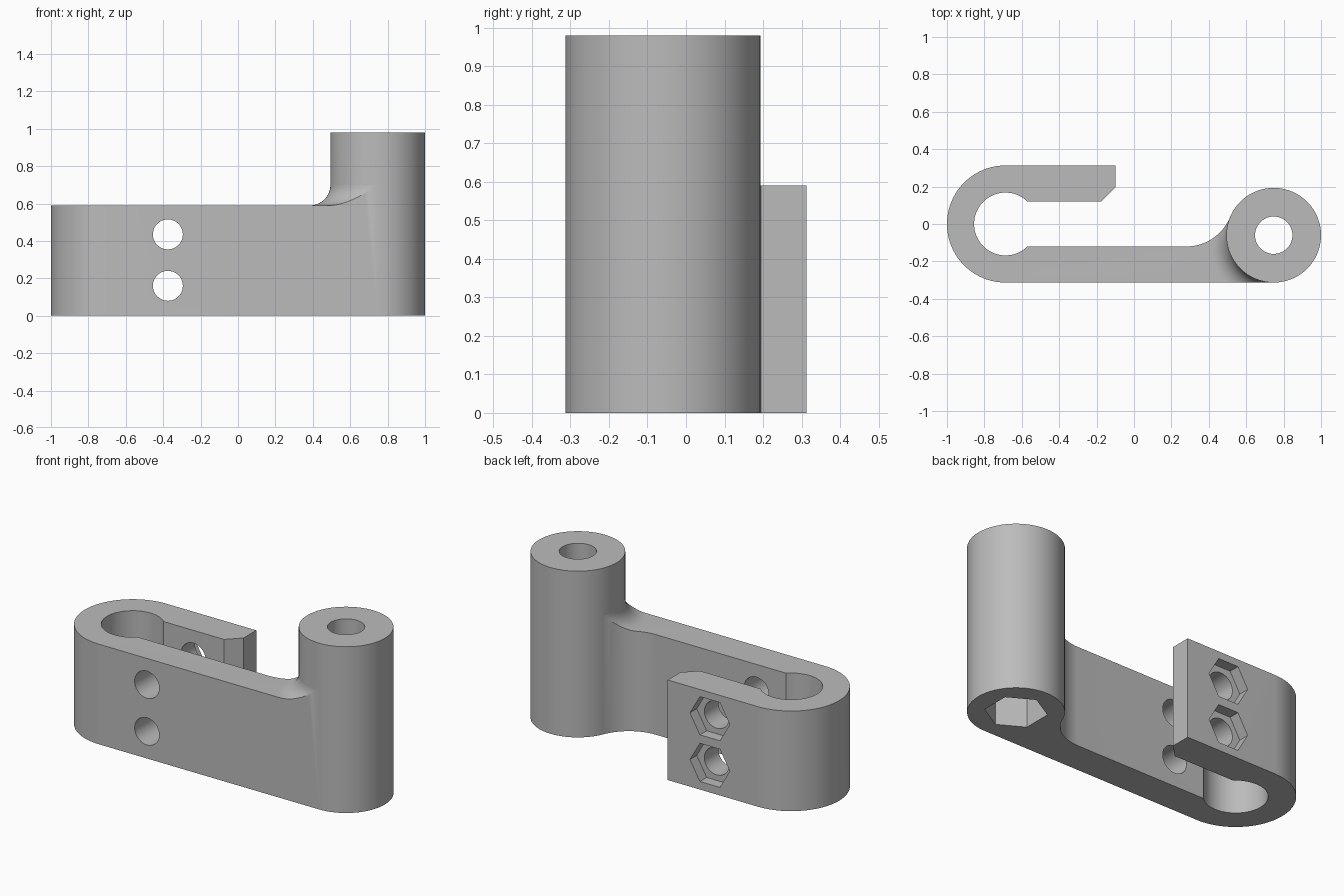
import bpy, bmesh
from math import sin, cos, pi, radians, degrees, atan2, acos
from mathutils import Matrix

cube = bpy.data.objects.get("Cube")
if cube:
    bpy.data.objects.remove(cube)

ARM_H, POST_H = 0.59, 0.98
RING = (-0.687, 0.0)
POST = (0.747, -0.06)
R_OUT, R_IN, SLOT = 0.313, 0.168, 0.12
POST_R, FLARE = 0.253, 0.11

grey = bpy.data.materials.new("plain grey")
grey.use_nodes = True
GREY = (0.5, 0.5, 0.5, 1)
grey.diffuse_color = GREY
grey.node_tree.nodes["Principled BSDF"].inputs["Base Color"].default_value = GREY


def arc(center, r, a0, a1, n=32):
    """Points on an arc, angles in degrees."""
    steps = [radians(a0 + (a1 - a0) * i / n) for i in range(n + 1)]
    return [(center[0] + r * cos(a), center[1] + r * sin(a)) for a in steps]


def finish(bm, name):
    bmesh.ops.recalc_face_normals(bm, faces=bm.faces[:])
    mesh = bpy.data.meshes.new(name)
    bm.to_mesh(mesh)
    bm.free()
    mesh.materials.append(grey)
    ob = bpy.data.objects.new(name, mesh)
    bpy.context.collection.objects.link(ob)
    return ob


def extrude(name, points, z0, z1):
    bm = bmesh.new()
    face = bm.faces.new([bm.verts.new((x, y, z0)) for x, y in points])
    top = bmesh.ops.extrude_face_region(bm, geom=[face])["geom"]
    verts = [v for v in top if isinstance(v, bmesh.types.BMVert)]
    bmesh.ops.translate(bm, vec=(0, 0, z1 - z0), verts=verts)
    return finish(bm, name)


def lathe(name, profile, center, steps=96):
    bm = bmesh.new()
    verts = [bm.verts.new((center[0] + r, center[1], z)) for r, z in profile]
    edges = [bm.edges.new(p) for p in zip(verts, verts[1:])]
    bmesh.ops.spin(bm, geom=verts + edges, cent=(*center, 0), axis=(0, 0, 1),
                   angle=2 * pi, steps=steps)
    bmesh.ops.remove_doubles(bm, verts=bm.verts[:], dist=1e-5)
    return finish(bm, name)


def prism(name, pos, r, sides, z0, z1, turn=0):
    pts = arc(pos, r, turn, turn + 360, sides)[:-1]
    return extrude(name, pts, z0, z1)


def boolean(target, tool, operation):
    mod = target.modifiers.new(operation.lower(), "BOOLEAN")
    mod.operation, mod.solver, mod.object = operation, "EXACT", tool
    bpy.context.view_layer.objects.active = target
    bpy.ops.object.modifier_apply(modifier=mod.name)
    bpy.data.objects.remove(tool)


# Plan of the clamp: ring, two arms, chamfered lip and blend into the post
throat = degrees(acos((1 - (SLOT / R_IN) ** 2) ** 0.5))
dx, dy = POST[0] - 0.28, POST[1] + SLOT
blend_r = (dx ** 2 + dy ** 2 - POST_R ** 2) / (2 * (POST_R + dy))
blend_c = (0.28, blend_r - SLOT)
blend_end = degrees(atan2(POST[1] - blend_c[1], POST[0] - blend_c[0]))
plan = [(POST[0], -R_OUT)]
plan += arc(RING, R_OUT, 270, 90, 48)
plan += [(-0.1, R_OUT), (-0.1, 0.195), (-0.175, SLOT)]
plan += arc(RING, R_IN, throat, 360 - throat, 48)
plan += arc(blend_c, blend_r, -90, blend_end, 20)
plan += [POST]
body = extrude("clamp_bracket", plan, 0, ARM_H + FLARE + 0.1)

# Trim the arm top to a flat that sweeps up around the post
flare = arc((POST_R + FLARE, ARM_H + FLARE), FLARE, 270, 181, 16)
envelope = lathe("flare_envelope",
                 [(0, -0.1), (2.5, -0.1), (2.5, ARM_H)] + flare
                 + [(0, ARM_H + FLARE)], POST)
boolean(body, envelope, "INTERSECT")

# Tall round post
boolean(body, prism("post", POST, POST_R, 96, 0, POST_H), "UNION")

# Post bore with a hexagonal nut pocket underneath
boolean(body, prism("post_bore", POST, 0.1, 48, -0.1, 1.1), "DIFFERENCE")
boolean(body, prism("post_nut_pocket", POST, 0.165, 6, -0.1, 0.25, 30), "DIFFERENCE")

# Two clamp bolt holes with nut pockets in the back arm
for z in (0.16, 0.435):
    place = Matrix.Translation((-0.375, 0, z)) @ Matrix.Rotation(pi / 2, 4, "X")
    for r, sides, start, end in ((0.08, 48, -0.5, 0.5), (0.13, 6, -0.5, -0.25)):
        tool = prism("bolt_cutter", (0, 0), r, sides, start, end)
        tool.data.transform(place)
        boolean(body, tool, "DIFFERENCE")

# Smooth the curved walls, keep the edges sharp
bpy.ops.object.select_all(action="DESELECT")
body.select_set(True)
bpy.context.view_layer.objects.active = body
bpy.ops.object.shade_smooth_by_angle(angle=radians(25))
